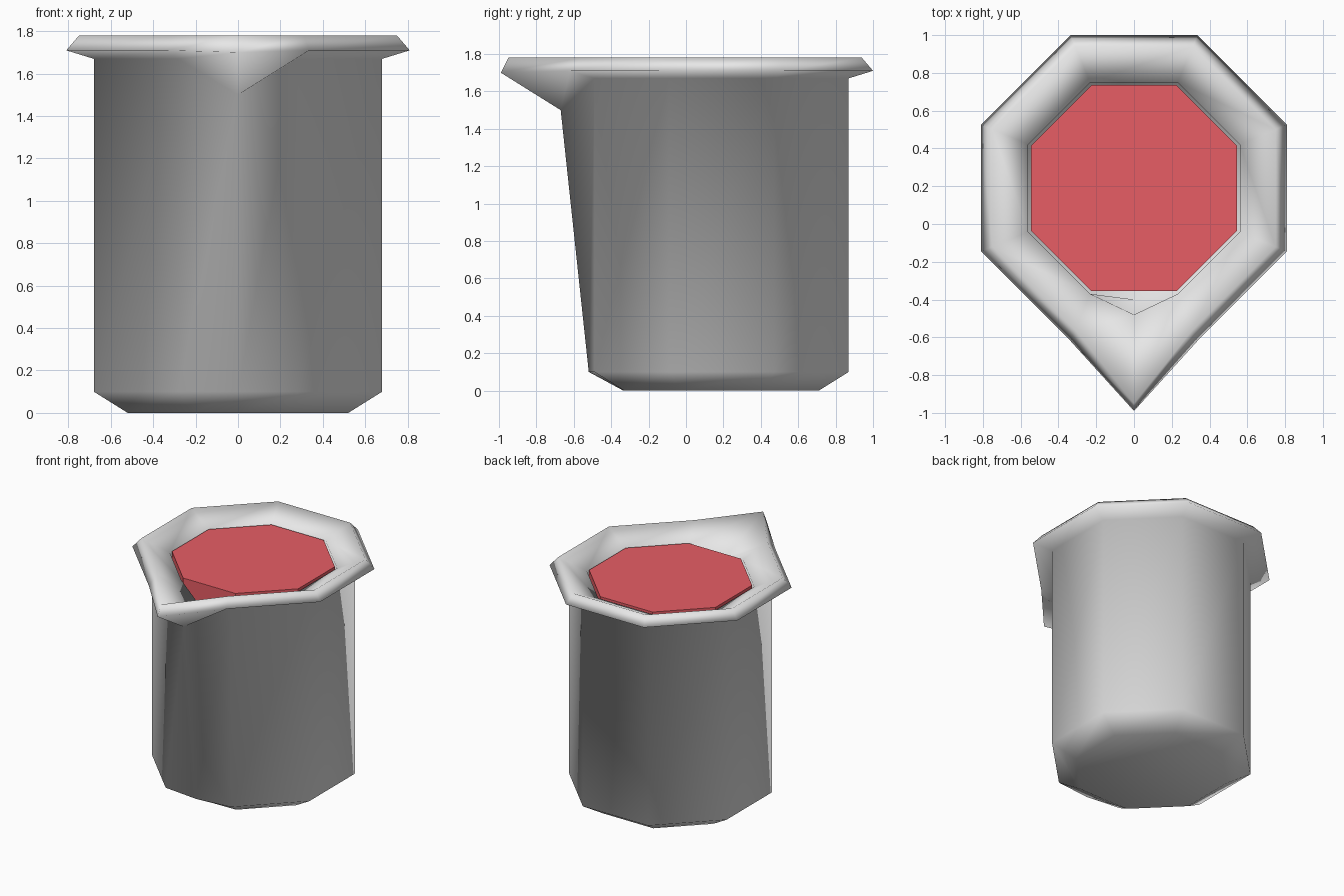
import bpy, bmesh, math

cube = bpy.data.objects.get("Cube")
if cube:
    bpy.data.objects.remove(cube, do_unlink=True)

CENTRE_Y = 0.19


def material(name, colour):
    mat = bpy.data.materials.new(name)
    mat.use_nodes = True
    mat.diffuse_color = colour
    mat.node_tree.nodes["Principled BSDF"].inputs["Base Color"].default_value = colour
    return mat


def ring(bm, half, z, spout=None):
    """Octagon of the given half width, with an optional spout point (y, z) at the front."""
    radius = half / math.cos(math.pi / 8)
    verts = []
    for i in range(8):
        a = -math.pi / 2 + math.pi / 8 + i * math.pi / 4
        verts.append(bm.verts.new((radius * math.cos(a), CENTRE_Y + radius * math.sin(a), z)))
    if spout:
        verts.append(bm.verts.new((0, spout[0], spout[1])))
    return verts


def loft(name, levels, mat, smooth):
    """Skin a stack of rings and close both ends."""
    bm = bmesh.new()
    rings = [ring(bm, *level) for level in levels]
    n = len(rings[0])
    for low, high in zip(rings, rings[1:]):
        for i in range(n):
            j = (i + 1) % n
            bm.faces.new((low[i], low[j], high[j], high[i]))
    bm.faces.new(rings[0][::-1])
    bm.faces.new(rings[-1])
    bmesh.ops.recalc_face_normals(bm, faces=bm.faces)
    for f in bm.faces:
        f.smooth = smooth
    mesh = bpy.data.meshes.new(name)
    bm.to_mesh(mesh)
    bm.free()
    mesh.materials.append(mat)
    obj = bpy.data.objects.new(name, mesh)
    bpy.context.collection.objects.link(obj)
    return obj


glass = material("pale_grey", (0.8, 0.8, 0.8, 1))
red = material("red_liquid", (0.8, 0.11, 0.13, 1))

# Beaker: chamfered base, wall, flared lip with spout, then the inside
loft("beaker", [
    (0.52, 0.0, (-0.335, 0.0)),
    (0.68, 0.10, (-0.52, 0.10)),
    (0.68, 1.67, (-0.67, 1.50)),
    (0.81, 1.71, (-0.99, 1.70)),
    (0.75, 1.78, (-0.95, 1.78)),
    (0.56, 1.69, (-0.48, 1.60)),
    (0.56, 0.14, (-0.40, 0.14)),
], glass, True)

# Liquid: straight column filling the inside
loft("liquid", [(0.545, 0.16), (0.545, 1.70)], red, False)
